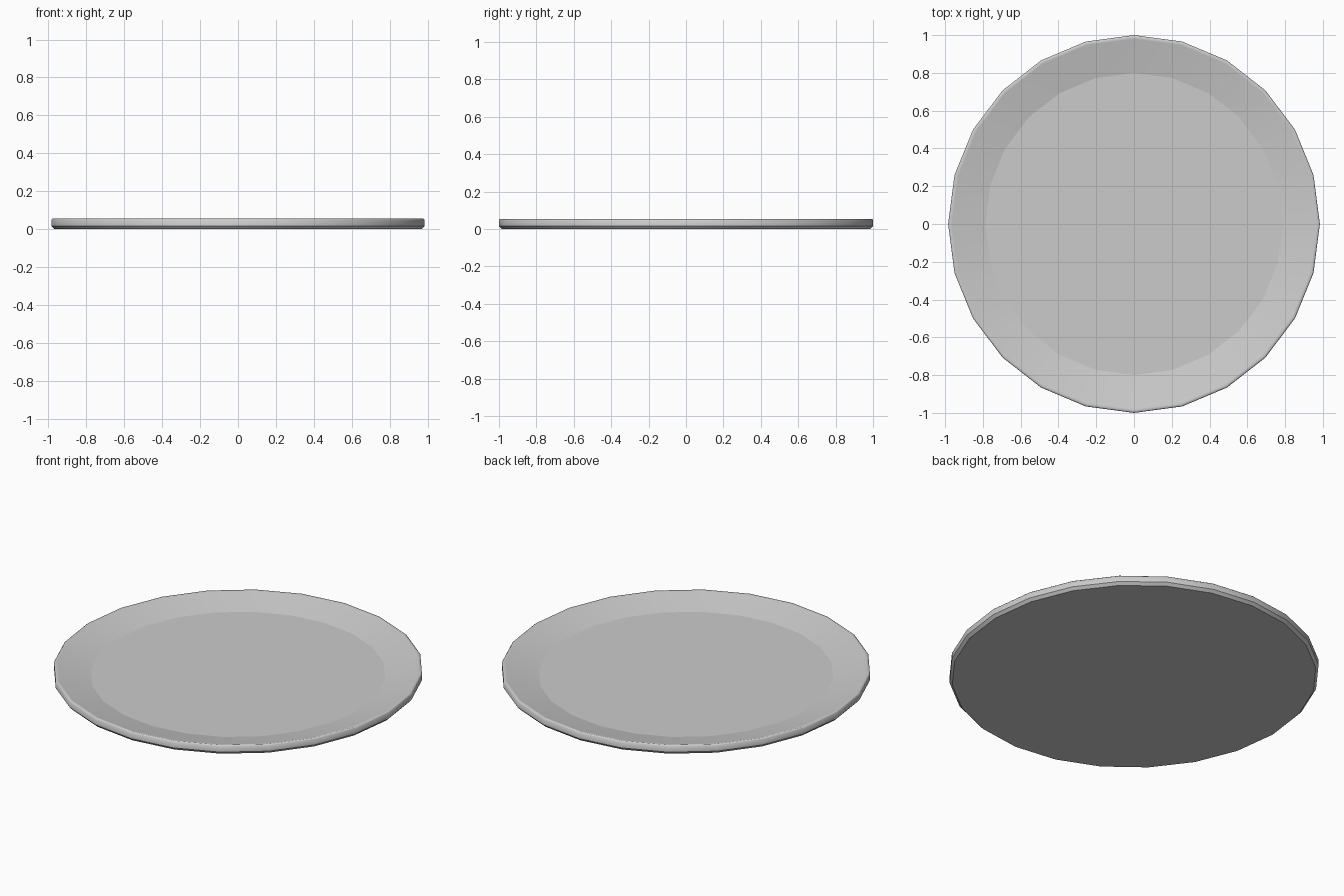
import bpy, bmesh, math

if "Cube" in bpy.data.objects:
    bpy.data.objects.remove(bpy.data.objects["Cube"])

SIDES = 24
X_SCALE = 0.984

# plate profile (radius, height): underside, foot bevel, outer wall, rim lip, sloped inside, floor
profile = [(0.985, 0.0), (1.0, 0.016), (1.0, 0.049), (0.993, 0.055),
           (0.98, 0.052), (0.8, 0.013)]

bm = bmesh.new()
rings = []
for r, z in profile:
    rings.append([bm.verts.new((X_SCALE * r * math.sin(2 * math.pi * i / SIDES),
                                -r * math.cos(2 * math.pi * i / SIDES), z))
                  for i in range(SIDES)])

# walls between rings
for a, b in zip(rings, rings[1:]):
    for i in range(SIDES):
        j = (i + 1) % SIDES
        bm.faces.new((a[i], a[j], b[j], b[i]))

# flat underside and flat floor
bm.faces.new(list(reversed(rings[0])))
bm.faces.new(rings[-1])
bmesh.ops.recalc_face_normals(bm, faces=bm.faces[:])

mesh = bpy.data.meshes.new("plate")
bm.to_mesh(mesh)
bm.free()
plate = bpy.data.objects.new("plate", mesh)
bpy.context.collection.objects.link(plate)

# smooth round the rim, keep floor and foot edges crisp
bpy.context.view_layer.objects.active = plate
plate.select_set(True)
mesh.polygons.foreach_set("use_smooth", [True] * len(mesh.polygons))
floor_rings = {0, 1, len(profile) - 1}
for e in mesh.edges:
    ra, rb = (v // SIDES for v in e.vertices)
    if ra == rb and ra in floor_rings:
        e.use_edge_sharp = True
